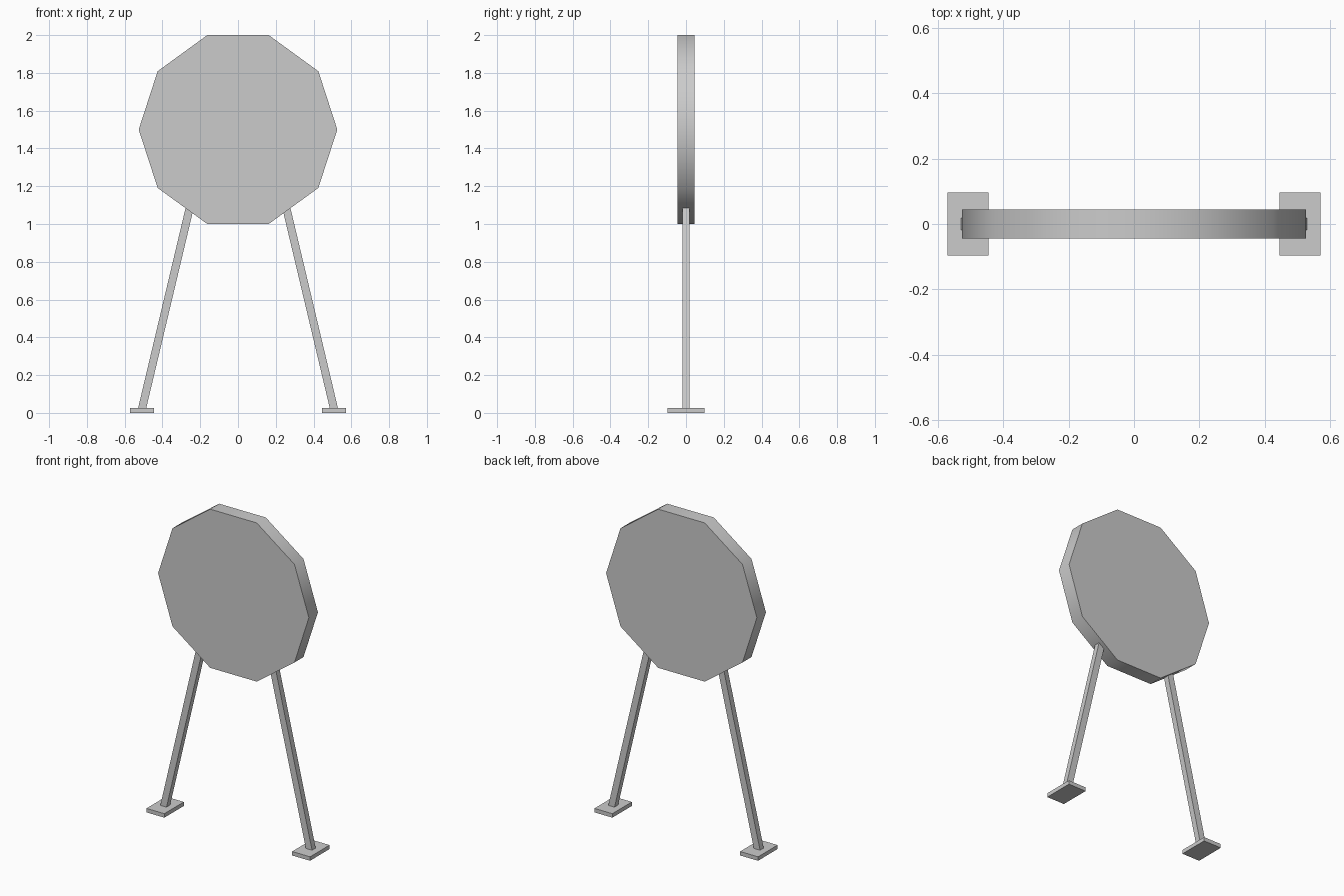
import bpy, bmesh, math
from mathutils import Vector, Matrix

cube = bpy.data.objects.get("Cube")
if cube:
    bpy.data.objects.remove(cube, do_unlink=True)

# Single plain grey
grey = bpy.data.materials.new("plain grey")
grey.use_nodes = True
COLOUR = (0.6, 0.6, 0.6, 1)
grey.diffuse_color = COLOUR
grey.node_tree.nodes["Principled BSDF"].inputs["Base Color"].default_value = COLOUR


def finish(name, bm):
    mesh = bpy.data.meshes.new(name)
    bmesh.ops.recalc_face_normals(bm, faces=bm.faces)
    bm.to_mesh(mesh)
    bm.free()
    mesh.materials.append(grey)
    obj = bpy.data.objects.new(name, mesh)
    bpy.context.collection.objects.link(obj)
    return obj


def box(name, size, matrix):
    bm = bmesh.new()
    bmesh.ops.create_cube(bm, size=1, matrix=matrix @ Matrix.Diagonal((*size, 1)))
    return finish(name, bm)


# Ten-sided target disc with a softly shaded rim
RADIUS = 0.5 / math.sin(math.radians(72))
bm = bmesh.new()
turn = Matrix.Translation((0, 0, 1.5)) @ Matrix.Rotation(math.pi / 2, 4, "X")
bmesh.ops.create_cone(bm, cap_ends=True, segments=10, radius1=RADIUS,
                      radius2=RADIUS, depth=0.09, matrix=turn)
# A flat edge faces up, a corner faces each side
first = max(bm.verts, key=lambda v: v.co.z).co
angle = math.atan2(first.z - 1.5, first.x)
spin = round(angle / math.radians(36)) * math.radians(36) - angle
bmesh.ops.rotate(bm, verts=bm.verts, cent=(0, 0, 1.5),
                 matrix=Matrix.Rotation(-spin, 3, "Y"))
disc = finish("disc", bm)
bpy.ops.object.select_all(action="DESELECT")
disc.select_set(True)
bpy.context.view_layer.objects.active = disc
bpy.ops.object.shade_smooth_by_angle(angle=math.radians(40))

# Splayed legs standing on flat feet
for side, sign in (("left", 1), ("right", -1)):
    box(side + "_foot", (0.125, 0.194, 0.025),
        Matrix.Translation((sign * 0.508, 0, 0.0125)))
    low, high = Vector((sign * 0.511, 0, 0.01)), Vector((sign * 0.25, 0, 1.11))
    axis = high - low
    tilt = Matrix.Rotation(math.atan2(axis.x, axis.z), 4, "Y")
    box(side + "_leg", (0.042, 0.036, axis.length),
        Matrix.Translation((low + high) / 2) @ tilt)
